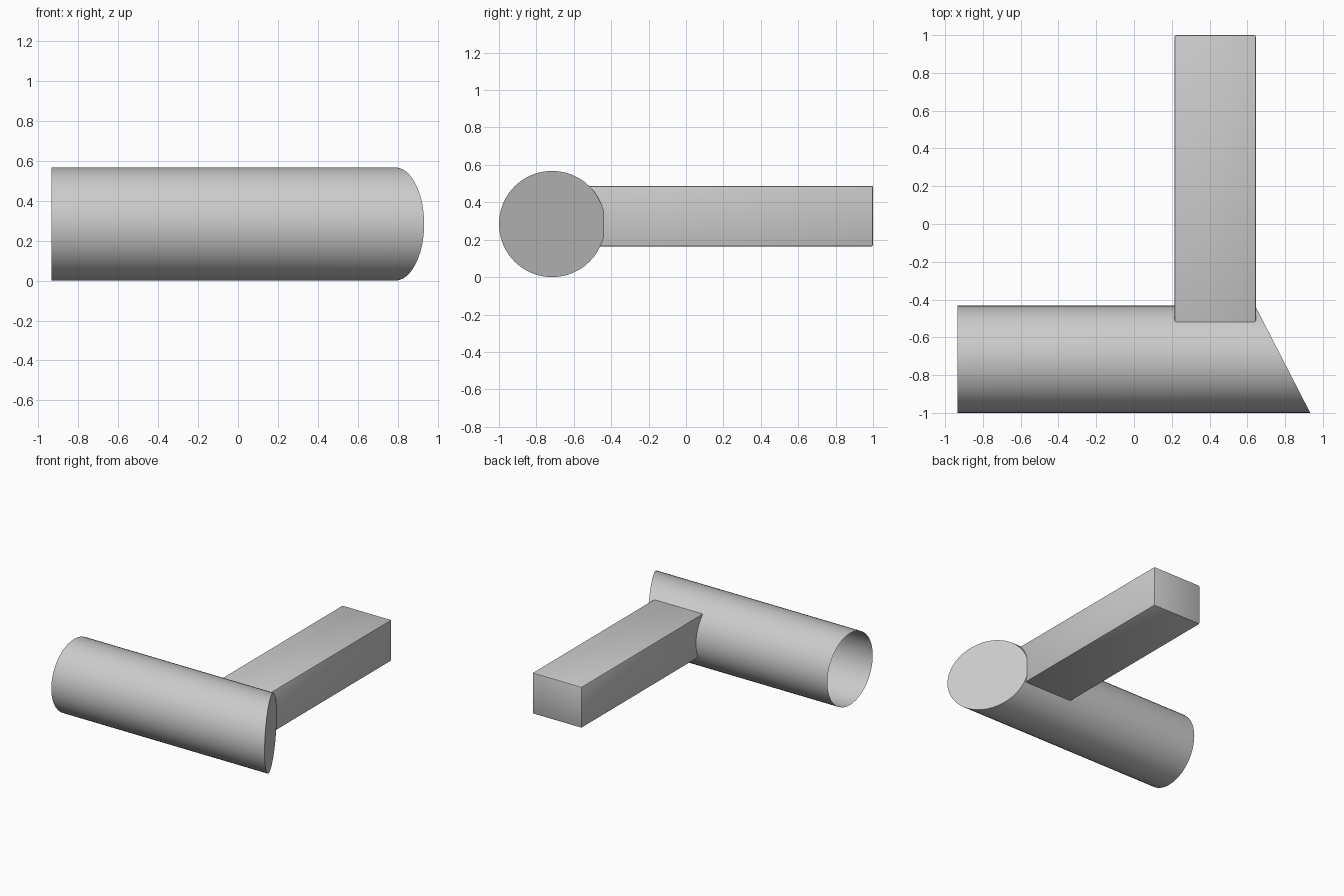
import bpy, bmesh, math

if "Cube" in bpy.data.objects:
    bpy.data.objects.remove(bpy.data.objects["Cube"])

R, CY, CZ = 0.284, -0.716, 0.284
SIDES = 48


def add_object(name, bm):
    bmesh.ops.recalc_face_normals(bm, faces=bm.faces[:])
    mesh = bpy.data.meshes.new(name)
    bm.to_mesh(mesh)
    bm.free()
    obj = bpy.data.objects.new(name, mesh)
    bpy.context.collection.objects.link(obj)
    bpy.context.view_layer.objects.active = obj
    obj.select_set(True)
    bpy.ops.object.shade_smooth_by_angle(angle=math.radians(30))
    obj.select_set(False)
    return obj


# Round tube: open at the left, closed by a slanted flat cap at the right
bm = bmesh.new()
left, right = [], []
for i in range(SIDES):
    a = 2 * math.pi * i / SIDES
    dy, z = R * math.cos(a), CZ + R * math.sin(a)
    left.append(bm.verts.new((-0.935, CY + dy, z)))
    right.append(bm.verts.new((0.787 - 0.146 * dy / R, CY + dy, z)))
for i in range(SIDES):
    j = (i + 1) % SIDES
    bm.faces.new((left[i], left[j], right[j], right[i]))
bm.faces.new(right)
tube = add_object("round_tube", bm)
# make the open shell face outwards
if tube.data.polygons[-1].normal.x < 0:
    tube.data.flip_normals()

# Square arm running back from the tube, with slightly softened edges
bm = bmesh.new()
bmesh.ops.create_cube(bm, size=1)
y0, y1 = -0.525, 1.0
for v in bm.verts:
    v.co.x = 0.43 + v.co.x * 0.43
    v.co.y = (y0 + y1) / 2 + v.co.y * (y1 - y0)
    v.co.z = 0.326 + v.co.z * 0.324
bmesh.ops.bevel(bm, geom=bm.edges[:], offset=0.008, segments=2,
                profile=0.5, affect='EDGES')
add_object("square_arm", bm)
